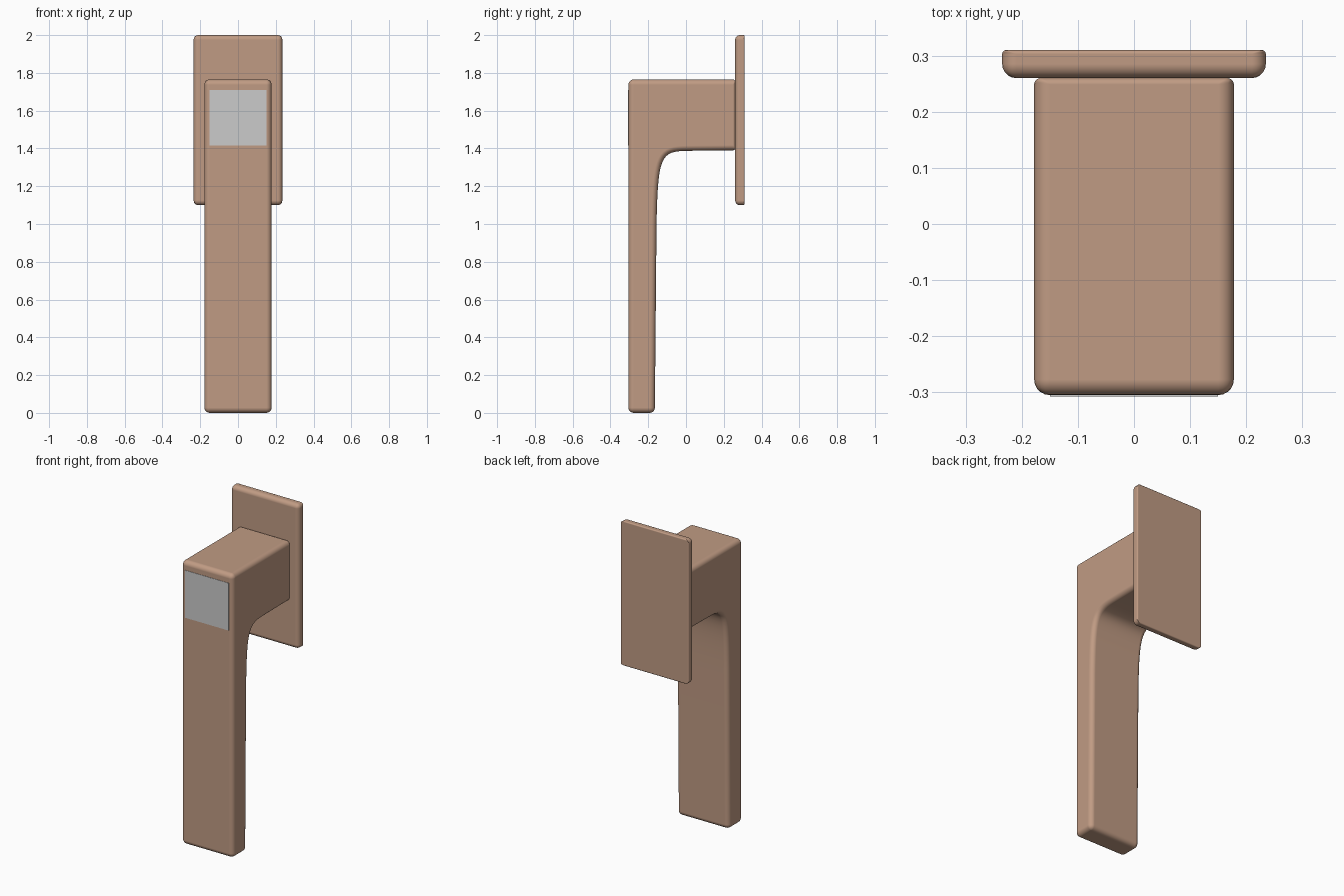
import bpy, bmesh
from mathutils import Vector
from mathutils.geometry import interpolate_bezier

if "Cube" in bpy.data.objects:
    bpy.data.objects.remove(bpy.data.objects["Cube"], do_unlink=True)


def material(name, color):
    m = bpy.data.materials.new(name)
    m.use_nodes = True
    m.diffuse_color = color
    m.node_tree.nodes["Principled BSDF"].inputs["Base Color"].default_value = color
    return m


copper = material("satin copper", (0.53, 0.33, 0.23, 1))
grey = material("light grey", (0.6, 0.6, 0.6, 1))


def extrude_profile(name, profile, half_width, mat, width=0, weight=None):
    """Extrude a (y, z) outline along x; round its sharp edges by weight."""
    bm = bmesh.new()
    face = bm.faces.new([bm.verts.new((-half_width, y, z)) for y, z in profile])
    out = bmesh.ops.extrude_face_region(bm, geom=[face])
    verts = [g for g in out["geom"] if isinstance(g, bmesh.types.BMVert)]
    bmesh.ops.translate(bm, verts=verts, vec=(2 * half_width, 0, 0))
    bmesh.ops.recalc_face_normals(bm, faces=bm.faces)
    if width:
        layer = bm.edges.layers.float.new("bevel_weight_edge")
        for e in bm.edges:
            if e.calc_face_angle(0) > 0.7:
                e[layer] = weight(e)
    for f in bm.faces:
        f.smooth = bool(width)
    mesh = bpy.data.meshes.new(name)
    bm.to_mesh(mesh)
    bm.free()
    mesh.materials.append(mat)
    obj = bpy.data.objects.new(name, mesh)
    bpy.context.collection.objects.link(obj)
    if width:
        mod = obj.modifiers.new("rounded edges", "BEVEL")
        mod.limit_method = "WEIGHT"
        mod.width = width
        mod.segments = 5
        mod.harden_normals = True
    return obj


def box(y0, y1, z0, z1):
    return [(y0, z0), (y1, z0), (y1, z1), (y0, z1)]


def lies_behind(edge, y):
    return all(v.co.y > y for v in edge.verts)


# Lever: straight grip sweeping into the neck
sweep = interpolate_bezier(Vector((-0.156, 1.0)), Vector((-0.148, 1.4)),
                           Vector((-0.13, 1.385)), Vector((0.05, 1.388)), 20)
outline = [(-0.305, 0), (-0.165, 0)] + [tuple(p) for p in sweep]
outline += [(0.26, 1.39), (0.26, 1.765), (-0.305, 1.765)]
extrude_profile("lever_handle", outline, 0.178, copper, 0.028,
                lambda e: 0.4 if lies_behind(e, 0.25) else 1)

# Wall plate: soft front edges, crisp back edges
extrude_profile("wall_plate", box(0.26, 0.31, 1.1, 2.0), 0.235, copper, 0.028,
                lambda e: 0.25 if lies_behind(e, 0.3) else 0.9)

# Thin panel on the front of the lever
extrude_profile("front_panel", box(-0.307, -0.301, 1.415, 1.71), 0.15, grey)
